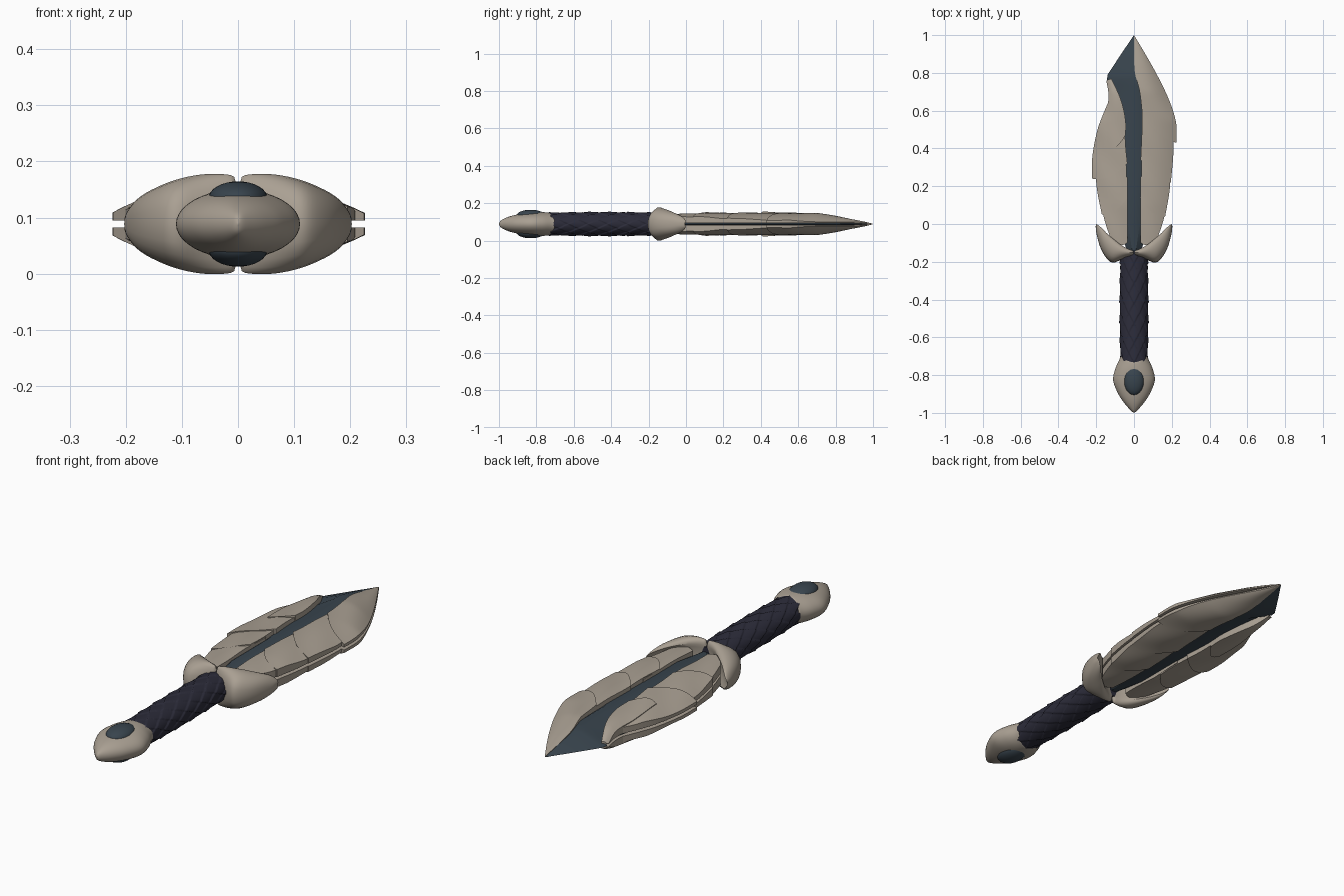
import bpy, bmesh
from math import sin, cos, pi, radians, floor

if "Cube" in bpy.data.objects:
    bpy.data.objects.remove(bpy.data.objects["Cube"])

C = 0.0885  # height of the blade's middle plane


def material(name, rgb):
    m = bpy.data.materials.new(name)
    m.diffuse_color = (*rgb, 1)
    m.use_nodes = True
    m.node_tree.nodes["Principled BSDF"].inputs["Base Color"].default_value = m.diffuse_color
    return m


BONE = material("bone", (0.40, 0.35, 0.29))
STEEL = material("dark_steel", (0.04, 0.058, 0.075))
LEATHER = material("scaled_grip", (0.025, 0.025, 0.042))


def smooth_path(pts, n):
    """Catmull-Rom through tuples, n samples per span."""
    out = []
    for i in range(len(pts) - 1):
        p0, p1 = pts[max(i - 1, 0)], pts[i]
        p2, p3 = pts[i + 1], pts[min(i + 2, len(pts) - 1)]
        for k in range(n):
            t = k / n
            out.append(tuple(0.5 * (2 * b + (c - a) * t + (2 * a - 5 * b + 4 * c - d) * t * t
                                    + (3 * b - a - 3 * c + d) * t ** 3)
                             for a, b, c, d in zip(p0, p1, p2, p3)))
    out.append(tuple(pts[-1]))
    return out


def loft(name, rings, mat, angle=40, subsurf=0):
    """Skin closed rings of equal length and cap the ends."""
    bm = bmesh.new()
    vs = [[bm.verts.new((x, y, z + C)) for x, y, z in r] for r in rings]
    n = len(rings[0])
    for a, b in zip(vs, vs[1:]):
        for i in range(n):
            j = (i + 1) % n
            bm.faces.new((a[i], a[j], b[j], b[i]))
    bm.faces.new(vs[0])
    bm.faces.new(vs[-1])
    bmesh.ops.remove_doubles(bm, verts=bm.verts, dist=1e-5)
    bmesh.ops.recalc_face_normals(bm, faces=bm.faces)
    me = bpy.data.meshes.new(name)
    bm.to_mesh(me)
    bm.free()
    me.polygons.foreach_set("use_smooth", [True] * len(me.polygons))
    me.set_sharp_from_angle(angle=radians(angle))
    me.materials.append(mat)
    ob = bpy.data.objects.new(name, me)
    bpy.context.collection.objects.link(ob)
    if subsurf:
        ob.modifiers.new("smooth", 'SUBSURF').levels = subsurf
        ob.modifiers["smooth"].render_levels = subsurf
    return ob


# Blade core: (y, left edge, right edge, half thickness)
core = [(-0.15, -0.03, 0.03, 0.035), (0, -0.1, 0.1, 0.042), (0.3, -0.17, 0.16, 0.042),
        (0.5, -0.16, 0.17, 0.042), (0.73, -0.115, 0.11, 0.043), (0.765, -0.143, 0.1, 0.042),
        (0.79, -0.14, 0.09, 0.04), (0.9, -0.068, 0.05, 0.021), (1, 0, 0, 0)]
rings = []
for y, xl, xr, t in core:
    m = min(0.03, xr * 0.3)
    rings.append([(xl, y, 0), (-m, y, t), (m, y, t), (xr, y, 0), (m, y, -t), (-m, y, -t)])
loft("blade_core", rings, STEEL, 25)


# Bone plates overlapping like feathers, on both faces of the blade
def plate_height(x, y):
    tip = max(0, 1 - y)
    edge = 0.25 * min(1, (tip / 0.45) ** 0.8) + 1e-6
    thick = 0.053 * min(1, (tip / 0.3) ** 0.8) * (1 if y > 0.1 else 1 - (0.1 - y))
    return thick * max(0, 1 - (abs(x) / edge) ** 2.5)


def plate(name, inner, outer, lift=0.008):
    a, b = smooth_path(inner, 8), smooth_path(outer, 8)
    n = 10
    for side, sgn in (("top", 1), ("bottom", -1)):
        rings = []
        for i, (p, q) in enumerate(zip(a, b)):
            s = i / (len(a) - 1)
            top, low = [], []
            for k in range(n + 1):
                t = k / n
                # lower end sags into a rounded point
                x = p[0] + (q[0] - p[0]) * t
                y = p[1] + (q[1] - p[1]) * t - 0.03 * s ** 3 * sin(pi * t)
                f = min(1, max(0, 1 - y) / 0.15)
                base = 0.006 * f
                z = plate_height(x, y) + f * (lift * s + 0.004 * sin(pi * t)
                                              + 0.0015 * sin(26 * y + 30 * x))
                top.append((x, y, sgn * max(z, base + 0.002 * f)))
                low.append((x, y, sgn * base))
            rings.append(top + low[::-1])
        loft(f"{name}_{side}", rings, BONE, 45)


plate("plate_right_tip",
      [(0, 1), (0, 0.9), (0.005, 0.8), (0.03, 0.7), (0.045, 0.57)],
      [(0, 1), (0.1, 0.83), (0.18, 0.67), (0.222, 0.54), (0.225, 0.43)])
plate("plate_right_upper",
      [(0.045, 0.7), (0.042, 0.5), (0.035, 0.34)],
      [(0.16, 0.65), (0.208, 0.44), (0.195, 0.22)])
plate("plate_right_lower",
      [(0.04, 0.45), (0.04, 0.3), (0.033, 0.14)],
      [(0.18, 0.42), (0.192, 0.22), (0.165, 0.04)])
plate("plate_right_base",
      [(0.035, 0.25), (0.035, 0.08), (0.035, -0.1)],
      [(0.17, 0.2), (0.165, 0.06), (0.13, -0.06)])
plate("plate_left_tip",
      [(-0.12, 0.77), (-0.07, 0.66), (-0.045, 0.55), (-0.045, 0.47)],
      [(-0.147, 0.76), (-0.135, 0.68), (-0.145, 0.55), (-0.14, 0.41)], 0.012)
plate("plate_left_upper",
      [(-0.07, 0.64), (-0.05, 0.52), (-0.045, 0.42), (-0.035, 0.32)],
      [(-0.13, 0.66), (-0.19, 0.51), (-0.22, 0.36), (-0.223, 0.24)])
plate("plate_left_lower",
      [(-0.045, 0.42), (-0.04, 0.28), (-0.035, 0.14)],
      [(-0.19, 0.38), (-0.2, 0.22), (-0.17, 0.05)])
plate("plate_left_base",
      [(-0.035, 0.25), (-0.035, 0.08), (-0.035, -0.1)],
      [(-0.17, 0.2), (-0.165, 0.06), (-0.13, -0.06)])

# Guard: two hollow wings, (x, back y, front y, half height)
wing = [(0.0, -0.165, -0.14, 0.088), (0.03, -0.175, -0.13, 0.0925), (0.07, -0.19, -0.105, 0.091),
        (0.11, -0.208, -0.07, 0.082), (0.14, -0.19, -0.045, 0.07), (0.17, -0.145, -0.015, 0.054),
        (0.19, -0.09, 0.0, 0.035), (0.203, -0.03, 0.002, 0.012)]
section = [(0, 0.5), (0.25, 0.88), (0.55, 1), (0.85, 0.92), (1, 0.72), (0.8, 0.45)]
section += [(u, -v) for u, v in section[::-1]]
for side, sgn in (("right", 1), ("left", -1)):
    rings = [[(sgn * x, y0 + (y1 - y0) * u, h * v) for u, v in section]
             for x, y0, y1, h in smooth_path(wing, 2)]
    loft(f"guard_wing_{side}", rings, BONE, 60, 1)

# Grip covered with overlapping scales pointing to the pommel
rings = []
STEPS, AROUND, N, PITCH = 150, 112, 8, 0.105
for i in range(STEPS + 1):
    y = -0.74 + 0.6 * i / STEPS
    swell = 1 + 0.06 * sin(pi * i / STEPS)
    ring = []
    for k in range(AROUND):
        th = 2 * pi * k / AROUND
        u = N * k / AROUND
        a, b = u + y / PITCH, u - y / PITCH
        h = (1 - (a - floor(a)) + (b - floor(b))) / 2
        r = swell + 0.13 * (h - 0.5)
        ring.append((0.0705 * r * cos(th), y, 0.0595 * r * sin(th)))
    rings.append(ring)
loft("grip", rings, LEATHER, 80)

# Pommel: (y, half width, half height)
pommel = [(-1, 0.0, 0.0), (-0.99, 0.014, 0.018), (-0.95, 0.05, 0.038), (-0.9, 0.083, 0.051),
          (-0.83, 0.11, 0.06), (-0.77, 0.1, 0.063), (-0.72, 0.078, 0.062), (-0.7, 0.07, 0.058),
          (-0.715, 0.06, 0.05)]
rings = []
for y, rx, rz in smooth_path(pommel, 5):
    scoop = 0.03 * max(0, (y + 0.8) / 0.1)
    rings.append([(rx * cos(t), y - scoop * sin(t) ** 2, rz * sin(t))
                  for t in (2 * pi * k / 40 for k in range(40))])
loft("pommel", rings, BONE, 60)

# Oval gems set in both faces of the pommel
for side, sgn in (("top", 1), ("bottom", -1)):
    rings = []
    for i in range(17):
        p = pi * i / 16
        rings.append([(0.053 * sin(p) * cos(t), -0.83 + 0.076 * sin(p) * sin(t),
                       sgn * 0.045 + 0.031 * cos(p))
                      for t in (2 * pi * k / 32 for k in range(32))])
    loft(f"pommel_gem_{side}", rings, STEEL, 60)
